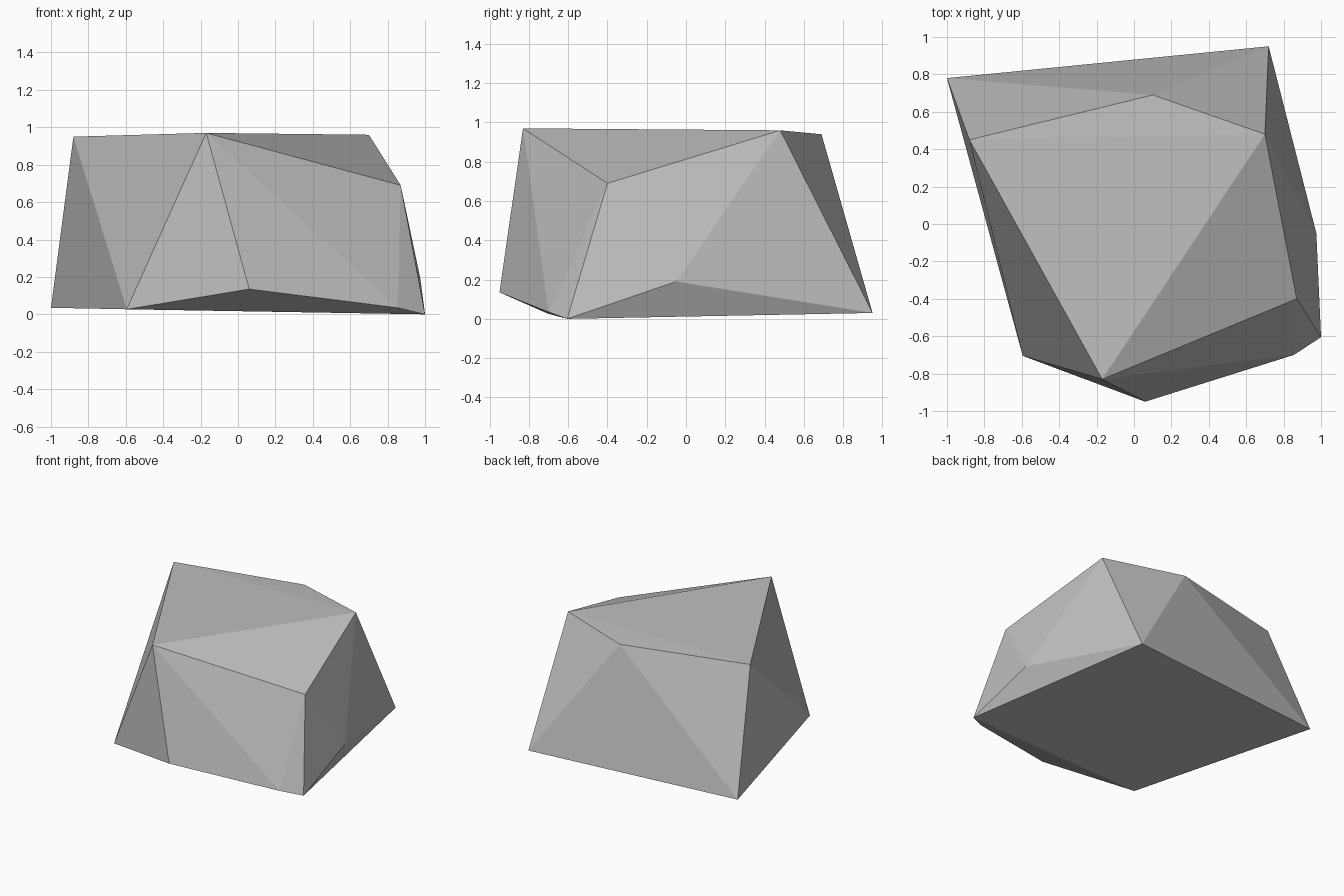
import bpy
import bmesh

default_cube = bpy.data.objects.get("Cube")
if default_cube:
    bpy.data.objects.remove(default_cube, do_unlink=True)


def make_material(name, color):
    mat = bpy.data.materials.new(name)
    mat.use_nodes = True
    mat.diffuse_color = color
    mat.node_tree.nodes["Principled BSDF"].inputs["Base Color"].default_value = color
    return mat


def make_hull(name, corners, mat):
    """Wrap a faceted solid around a few corner points."""
    bm = bmesh.new()
    for corner in corners:
        bm.verts.new(corner)
    bmesh.ops.convex_hull(bm, input=bm.verts)
    bmesh.ops.recalc_face_normals(bm, faces=bm.faces)
    for face in bm.faces:
        face.smooth = False
    mesh = bpy.data.meshes.new(name)
    bm.to_mesh(mesh)
    bm.free()
    mesh.materials.append(mat)
    obj = bpy.data.objects.new(name, mesh)
    bpy.context.collection.objects.link(obj)
    return obj


# Flat top of the boulder
top_corners = [
    (-0.88, 0.45, 0.95),
    (0.10, 0.69, 0.94),
    (0.70, 0.48, 0.96),
    (-0.17, -0.83, 0.97),
]

# Chipped shoulder and bulges on the flanks
flank_corners = [
    (0.87, -0.40, 0.69),
    (0.975, -0.05, 0.19),
    (0.06, -0.95, 0.135),
]

# Wide base
base_corners = [
    (-1.0, 0.78, 0.035),
    (0.72, 0.95, 0.03),
    (1.0, -0.605, 0.0),
    (0.855, -0.70, 0.035),
    (-0.595, -0.705, 0.027),
]

stone_grey = make_material("stone grey", (0.52, 0.52, 0.52, 1.0))
make_hull("boulder", top_corners + flank_corners + base_corners, stone_grey)
